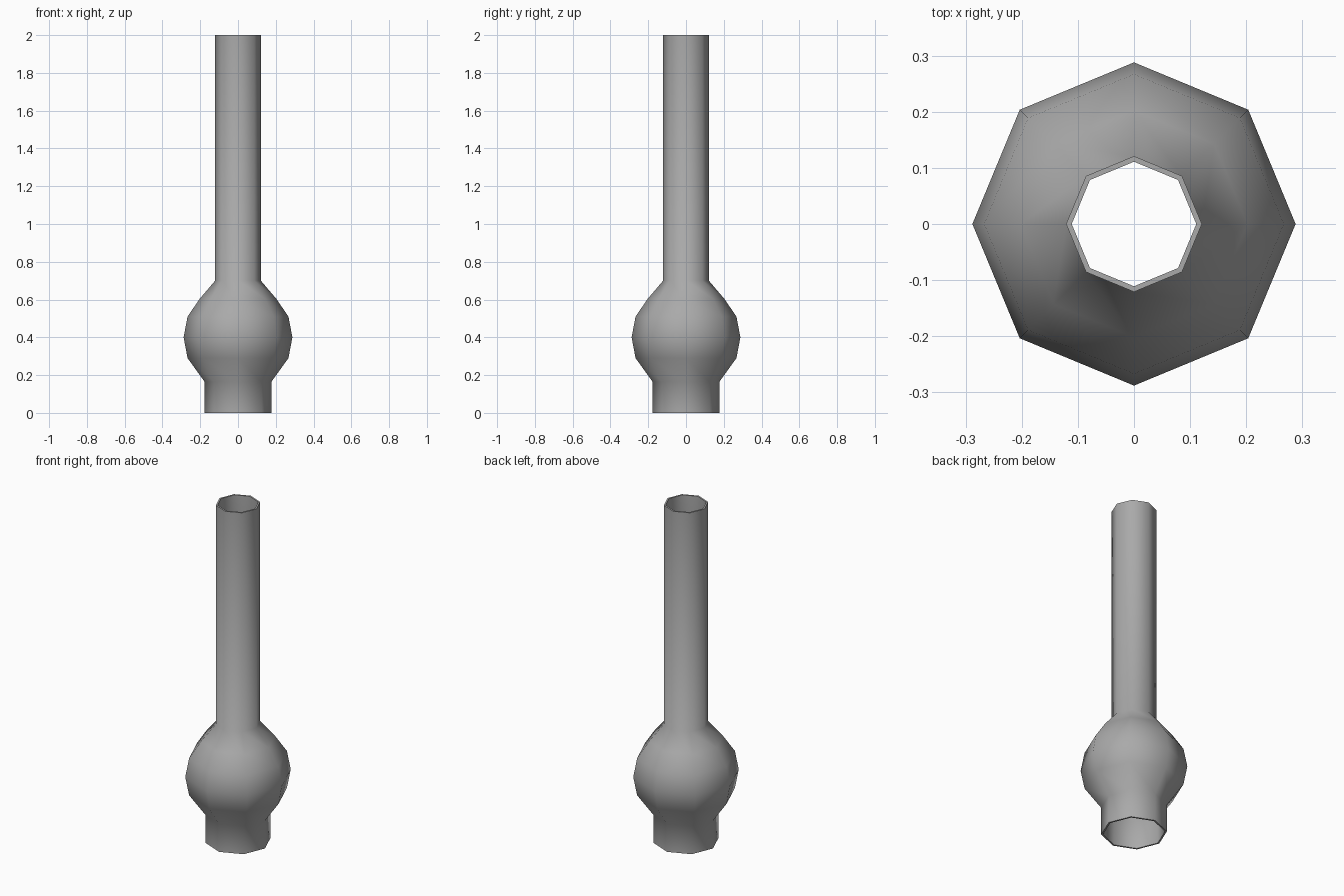
import bpy, bmesh, math

cube = bpy.data.objects.get("Cube")
if cube:
    bpy.data.objects.remove(cube, do_unlink=True)

SIDES = 8
WALL = 0.01

# Grey glass material
grey = bpy.data.materials.new("grey_glass")
grey.use_nodes = True
colour = (0.4, 0.4, 0.4, 1)
grey.diffuse_color = colour
grey.node_tree.nodes["Principled BSDF"].inputs["Base Color"].default_value = colour

# Outer profile (radius, height): collar, bulb, long tube
outer = [(0.177, 0), (0.177, 0.165), (0.267, 0.29), (0.288, 0.4),
         (0.267, 0.51), (0.202, 0.605), (0.121, 0.7), (0.121, 2)]
inner = [(r - WALL, z) for r, z in reversed(outer)]

# Turn the closed wall profile around the vertical axis
bm = bmesh.new()
verts = [bm.verts.new((r, 0, z)) for r, z in outer + inner]
edges = [bm.edges.new((v, verts[i - 1])) for i, v in enumerate(verts)]
bmesh.ops.spin(bm, geom=verts + edges, cent=(0, 0, 0), axis=(0, 0, 1),
               angle=math.tau, steps=SIDES, use_merge=False)
bmesh.ops.remove_doubles(bm, verts=bm.verts, dist=0.0005)
bmesh.ops.recalc_face_normals(bm, faces=bm.faces)

mesh = bpy.data.meshes.new("lamp_chimney")
bm.to_mesh(mesh)
bm.free()
mesh.materials.append(grey)
chimney = bpy.data.objects.new("lamp_chimney", mesh)
bpy.context.collection.objects.link(chimney)

# Smooth walls, crisp rims
bpy.ops.object.select_all(action="DESELECT")
chimney.select_set(True)
bpy.context.view_layer.objects.active = chimney
bpy.ops.object.shade_smooth_by_angle(angle=math.radians(60))
